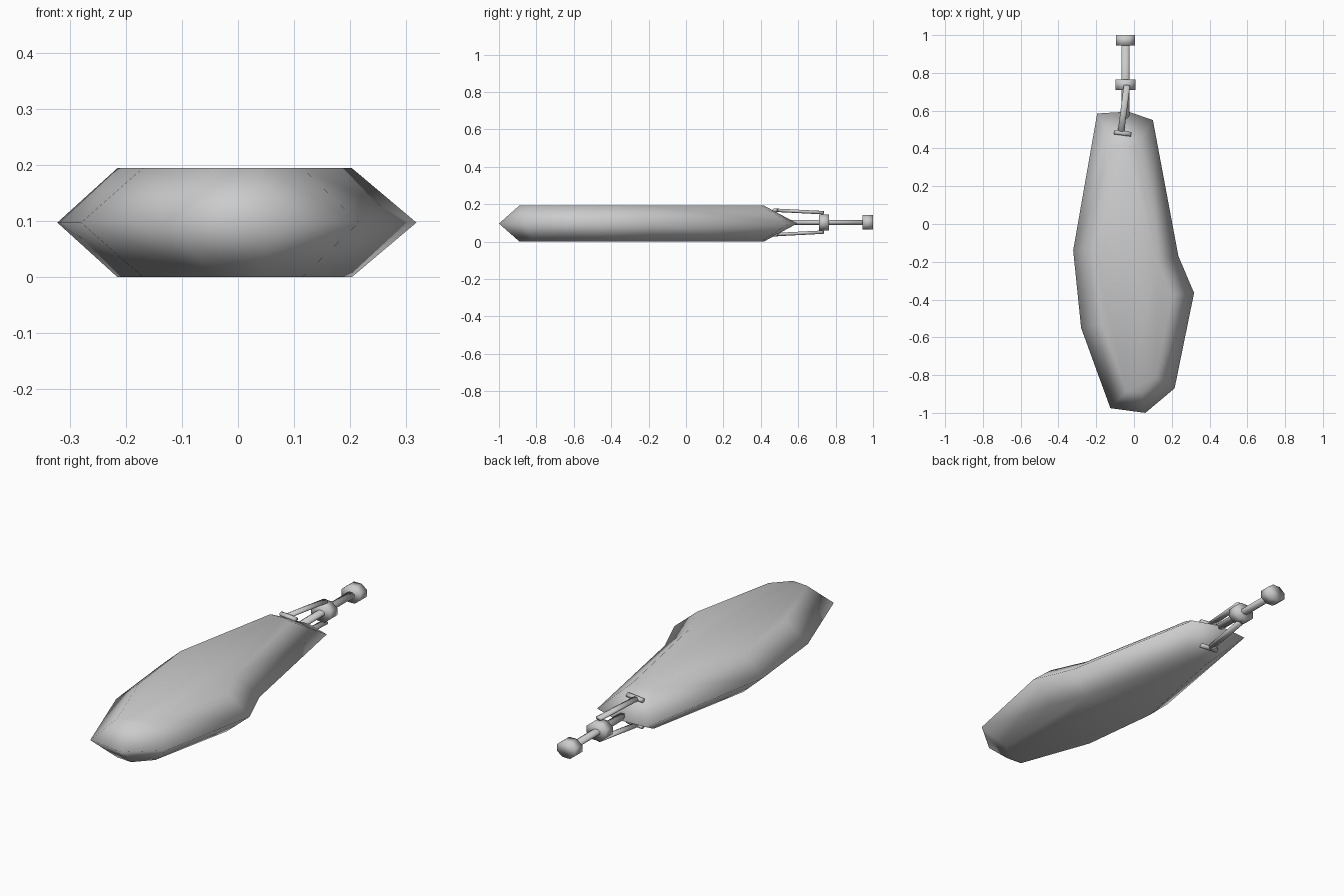
import bpy, bmesh, math
from mathutils import Vector, Matrix

if "Cube" in bpy.data.objects:
    bpy.data.objects.remove(bpy.data.objects["Cube"])

grey = bpy.data.materials.new("light grey")
grey.diffuse_color = (0.6, 0.6, 0.6, 1)
grey.use_nodes = True
grey.node_tree.nodes["Principled BSDF"].inputs["Base Color"].default_value = grey.diffuse_color
MID = 0.097


def finish(bm, name):
    bmesh.ops.recalc_face_normals(bm, faces=bm.faces)
    for f in bm.faces:
        f.smooth = True
    mesh = bpy.data.meshes.new(name)
    bm.to_mesh(mesh)
    bm.free()
    mesh.materials.append(grey)
    ob = bpy.data.objects.new(name, mesh)
    bpy.context.collection.objects.link(ob)
    return ob


def rod(name, start, end, wide, high, sides=8):
    """Oval prism running from start to end."""
    a, b = Vector(start), Vector(end)
    axis = (b - a).normalized()
    side = axis.cross(Vector((0, 0, 1))).normalized()
    up = side.cross(axis)
    bm = bmesh.new()
    rings = []
    for p in (a, b):
        ring = []
        for i in range(sides):
            t = 2 * math.pi * (i + 0.5) / sides
            s = 1 / math.cos(math.pi / sides)
            ring.append(bm.verts.new(p + side * wide * s * math.cos(t) + up * high * s * math.sin(t)))
        rings.append(ring)
        bm.faces.new(ring)
    for i in range(sides):
        j = (i + 1) % sides
        bm.faces.new((rings[0][i], rings[0][j], rings[1][j], rings[1][i]))
    return finish(bm, name)


# Flat body: wide rim at mid height, inset outline above and below
rim = [(-0.195, 0.585), (-0.03, 0.595), (0.10, 0.55), (0.235, -0.17), (0.318, -0.365),
       (0.215, -0.87), (0.06, -1.0), (-0.125, -0.975), (-0.28, -0.55), (-0.322, -0.14)]
inset = [(-0.11, 0.41), (-0.045, 0.415), (0.01, 0.40), (0.125, -0.20), (0.203, -0.375),
         (0.115, -0.81), (0.04, -0.89), (-0.04, -0.885), (-0.17, -0.53), (-0.215, -0.14)]
bm = bmesh.new()
loops = [[bm.verts.new((x, y, z)) for x, y in pts]
         for pts, z in ((inset, 0), (rim, MID), (inset, 2 * MID))]
bm.faces.new(loops[0])
bm.faces.new(loops[2])
for low, high in zip(loops, loops[1:]):
    for i in range(len(rim)):
        j = (i + 1) % len(rim)
        bm.faces.new((low[i], low[j], high[j], high[i]))
finish(bm, "body")

# Handle shaft with two knobs
HX, HZ = -0.045, 0.103
rod("shaft", (HX, 0.54, HZ), (HX, 0.96, HZ), 0.021, 0.013)
rod("inner_knob", (HX, 0.71, HZ), (HX, 0.765, HZ), 0.052, 0.042)
rod("end_knob", (HX, 0.945, HZ), (HX, 1.0, HZ), 0.05, 0.039)

# Clamping prongs above and below, each ending in a crossbar
for label, sign in (("upper", 1), ("lower", -1)):
    zf, zb = HZ + sign * 0.065, HZ + sign * 0.052
    rod(label + "_prong", (-0.07, 0.48, zf), (-0.037, 0.735, zb), 0.017, 0.009)
    rod(label + "_crossbar", (-0.105, 0.487, zf), (-0.015, 0.475, zf), 0.012, 0.010)
